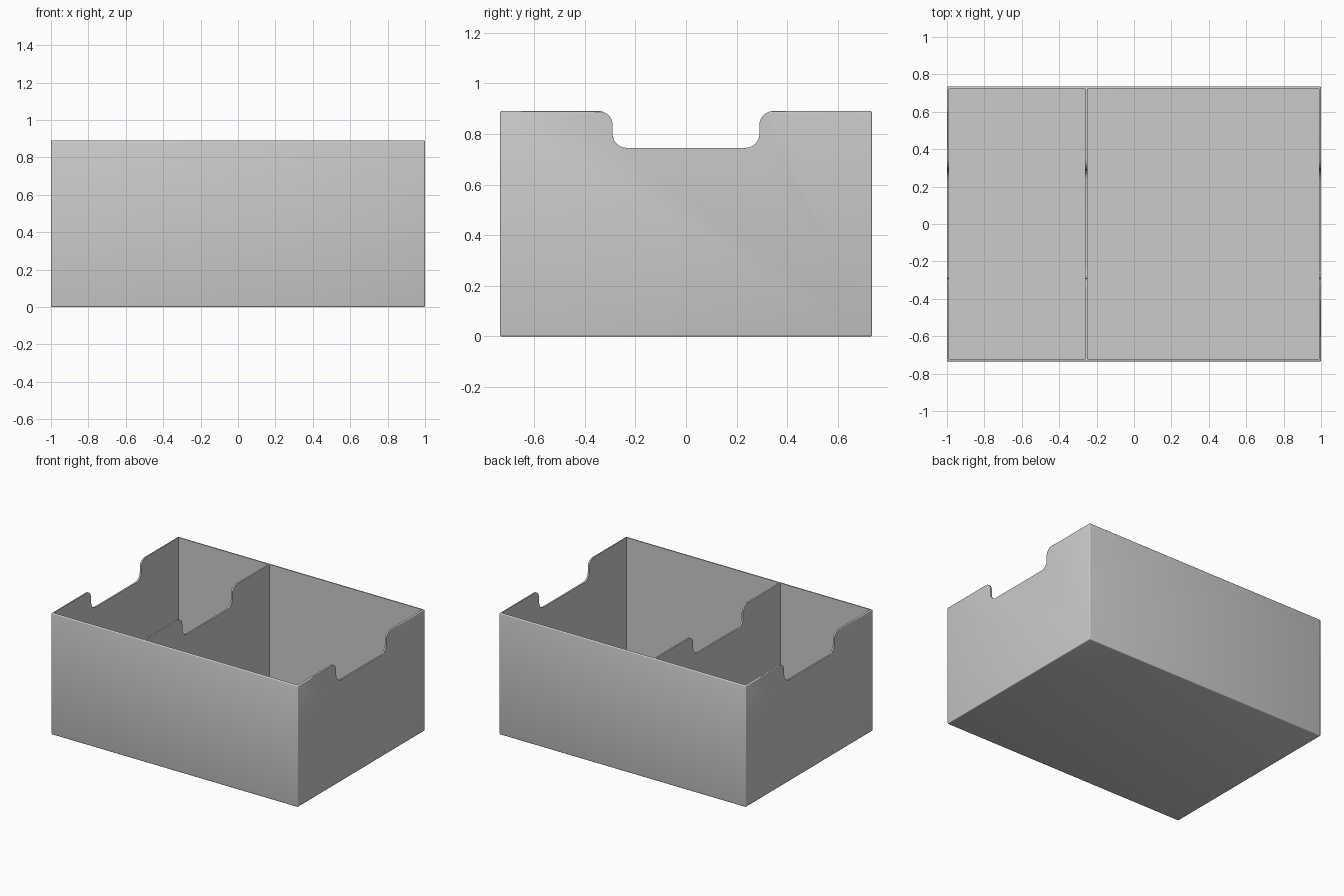
import bpy, bmesh, math
from mathutils import Matrix, Vector

cube = bpy.data.objects.get("Cube")
if cube:
    bpy.data.objects.remove(cube, do_unlink=True)

HX, HY, H = 1.0, 0.735, 0.89      # half sizes and height
WALL = 0.012
NOTCH_Y, NOTCH_Z, FILLET = 0.29, 0.745, 0.055

grey = bpy.data.materials.new("plain grey")
grey.use_nodes = True
GREY = (0.6, 0.6, 0.6, 1)
grey.diffuse_color = GREY
grey.node_tree.nodes["Principled BSDF"].inputs["Base Color"].default_value = GREY


def add_object(name, bm):
    bmesh.ops.recalc_face_normals(bm, faces=bm.faces[:])
    mesh = bpy.data.meshes.new(name)
    bm.to_mesh(mesh)
    bm.free()
    mesh.materials.append(grey)
    obj = bpy.data.objects.new(name, mesh)
    bpy.context.collection.objects.link(obj)
    return obj


def box(name, x0, x1, y0, y1, z0, z1, bevel=0):
    bm = bmesh.new()
    bmesh.ops.create_cube(bm, size=1)
    for v in bm.verts:
        v.co = Vector((x0 if v.co.x < 0 else x1,
                       y0 if v.co.y < 0 else y1,
                       z0 if v.co.z < 0 else z1))
    if bevel:
        # Round every edge except the open rim
        edges = [e for e in bm.edges if min(v.co.z for v in e.verts) < z1]
        bmesh.ops.bevel(bm, geom=edges, offset=bevel, segments=3,
                        profile=0.5, affect='EDGES')
    return add_object(name, bm)


def arc(cy, cz, start, end, steps=10):
    return [(cy + FILLET * math.cos(a), cz + FILLET * math.sin(a))
            for a in (math.radians(start + (end - start) * i / steps)
                      for i in range(steps + 1))]


def notch_cutter():
    # Half outline with a rounded bottom corner and a rounded lip, then mirrored
    half = arc(NOTCH_Y - FILLET, NOTCH_Z + FILLET, -90, 0)
    half += arc(NOTCH_Y + FILLET, H - FILLET, 180, 90)
    half.append((NOTCH_Y + FILLET, H + 0.1))
    outline = half + [(-y, z) for y, z in reversed(half)]
    bm = bmesh.new()
    face = bm.faces.new([bm.verts.new((-HX - 0.1, y, z)) for y, z in outline])
    ext = bmesh.ops.extrude_face_region(bm, geom=[face])
    moved = [g for g in ext["geom"] if isinstance(g, bmesh.types.BMVert)]
    bmesh.ops.translate(bm, verts=moved, vec=(2 * HX + 0.2, 0, 0))
    return add_object("notch_cutter", bm)


# Outer shell
tray = box("divided_box", -HX, HX, -HY, HY, 0, H, bevel=0.006)

# Two compartments either side of the divider, and the notch through three walls
inner_y = HY - WALL
cutters = [
    box("small_compartment", -HX + WALL, -0.261, -inner_y, inner_y, WALL, H + 0.1),
    box("large_compartment", -0.249, HX - WALL, -inner_y, inner_y, WALL, H + 0.1),
    notch_cutter(),
]
bpy.context.view_layer.objects.active = tray
for cutter in cutters:
    cutter.hide_render = True
    mod = tray.modifiers.new(cutter.name, 'BOOLEAN')
    mod.operation = 'DIFFERENCE'
    mod.solver = 'EXACT'
    mod.object = cutter
    bpy.ops.object.modifier_apply(modifier=mod.name)
    bpy.data.objects.remove(cutter, do_unlink=True)

# Smooth the fillets, keep the corners crisp
bpy.ops.object.select_all(action='DESELECT')
tray.select_set(True)
bpy.ops.object.shade_smooth_by_angle(angle=math.radians(35))
